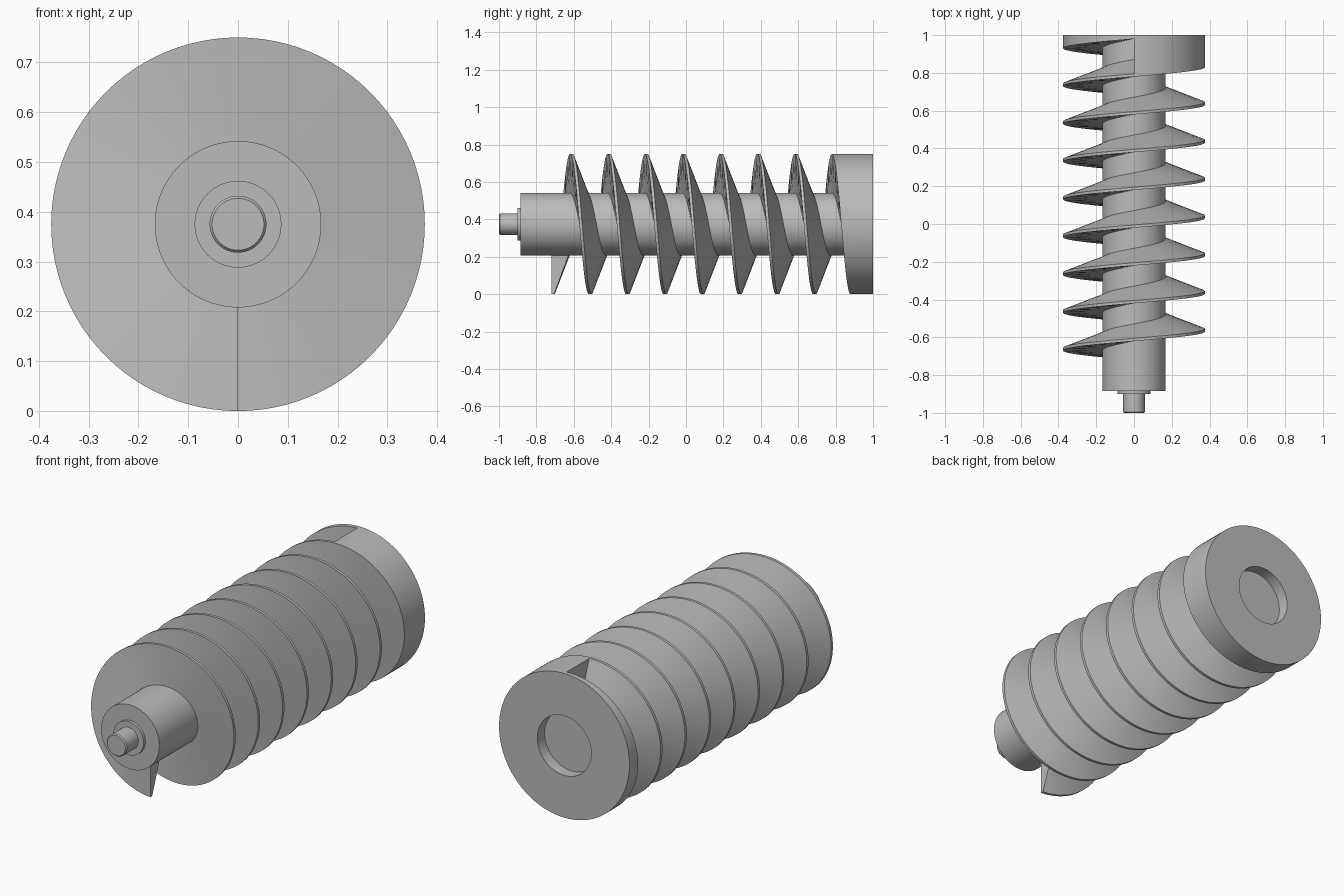
import bpy, bmesh
from math import sin, cos, pi, radians
from mathutils import Vector

if "Cube" in bpy.data.objects:
    bpy.data.objects.remove(bpy.data.objects["Cube"])

AXIS_Z = 0.375      # height of the screw axis
OUTER = 0.375       # flight radius
ROOT = 0.165        # flight root, just inside the shaft
PITCH = 0.2
START = -0.72       # front of the first flight
BACK = 1.0
STEPS = 96          # segments per turn

steel = bpy.data.materials.new("grey_steel")
steel.use_nodes = True
GREY = (0.5, 0.5, 0.5, 1)
steel.diffuse_color = GREY
steel.node_tree.nodes["Principled BSDF"].inputs["Base Color"].default_value = GREY


def finish(name, bm):
    bmesh.ops.remove_doubles(bm, verts=bm.verts, dist=1e-5)
    bmesh.ops.recalc_face_normals(bm, faces=bm.faces)
    mesh = bpy.data.meshes.new(name)
    bm.to_mesh(mesh)
    bm.free()
    mesh.materials.append(steel)
    obj = bpy.data.objects.new(name, mesh)
    bpy.context.collection.objects.link(obj)
    bpy.ops.object.select_all(action='DESELECT')
    obj.select_set(True)
    bpy.context.view_layer.objects.active = obj
    bpy.ops.object.shade_smooth_by_angle(angle=radians(30))


def lathe(name, profile):
    """Spin (radius, y) points around the screw axis."""
    bm = bmesh.new()
    verts = [bm.verts.new((r, y, AXIS_Z)) for r, y in profile]
    edges = [bm.edges.new(pair) for pair in zip(verts, verts[1:])]
    bmesh.ops.spin(bm, geom=verts + edges, cent=(0, 0, AXIS_Z), axis=(0, 1, 0),
                   angle=2 * pi, steps=STEPS, use_merge=False)
    finish(name, bm)


def sweep(name, first, last, section):
    """Sweep a four-cornered section along the helix, in turns from the bottom."""
    bm = bmesh.new()
    rings = []
    count = round((last - first) * STEPS)
    for i in range(count + 1):
        turn = first + i / STEPS
        a = 2 * pi * turn
        rings.append([bm.verts.new((-r * sin(a), y, AXIS_Z - r * cos(a)))
                      for r, y in section(START + PITCH * turn)])
    for p, q in zip(rings, rings[1:]):
        for k in range(4):
            n = (k + 1) % 4
            bm.faces.new((p[k], p[n], q[n], q[k]))
    bm.faces.new(rings[0])
    bm.faces.new(rings[-1])
    finish(name, bm)


# Shaft with stepped, chamfered front pin and a round recess in the back
lathe("shaft", [(0, -1), (0.052, -1), (0.057, -0.994), (0.057, -0.9),
                (0.087, -0.9), (0.087, -0.885), (0.167, -0.885),
                (0.167, BACK), (0.155, BACK), (0.155, 0.94), (0, 0.94)])

# Tapered flight: flat front, sloped back, thin rim
sweep("screw_flight", 0, 7.5, lambda y: [
    (ROOT, y), (OUTER, y), (OUTER, y + 0.015), (ROOT, y + 0.092)])

# Last turn, filled solid to the flat back
sweep("end_collar", 7.5, 8.5, lambda y: [
    (ROOT, y), (OUTER, y), (OUTER, BACK), (ROOT, BACK)])
